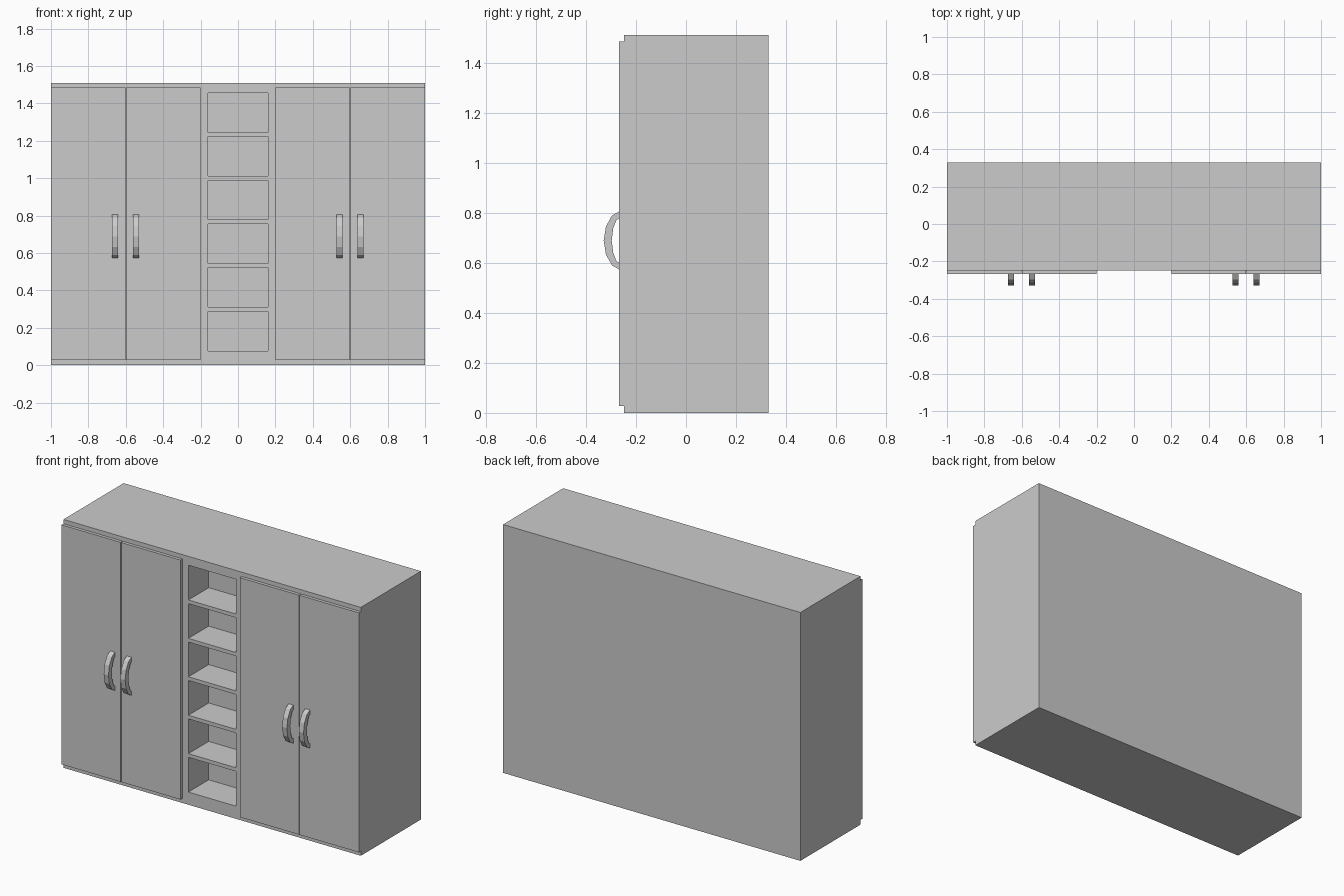
import bpy, bmesh
from mathutils import Vector

if "Cube" in bpy.data.objects:
    bpy.data.objects.remove(bpy.data.objects["Cube"])

BACK, FRONT, DOOR_FRONT = 0.329, -0.248, -0.267
HEIGHT = 1.51


def finish(name, bm):
    bmesh.ops.recalc_face_normals(bm, faces=bm.faces)
    mesh = bpy.data.meshes.new(name)
    bm.to_mesh(mesh)
    bm.free()
    obj = bpy.data.objects.new(name, mesh)
    bpy.context.collection.objects.link(obj)
    return obj


def box_bm(x0, x1, y0, y1, z0, z1):
    bm = bmesh.new()
    bmesh.ops.create_cube(bm, size=1)
    for v in bm.verts:
        v.co = Vector(((x0 + x1) / 2 + v.co.x * (x1 - x0),
                       (y0 + y1) / 2 + v.co.y * (y1 - y0),
                       (z0 + z1) / 2 + v.co.z * (z1 - z0)))
    return bm


# Central shelf tower: cut the front into a grid, then push the niches in
niches = [(0.077 + i * 0.2336, 0.288 + i * 0.2336) for i in range(6)]
bm = box_bm(-0.2, 0.2, FRONT, BACK, 0, HEIGHT)
cuts = [((x, 0, 0), (1, 0, 0)) for x in (-0.16, 0.16)]
cuts += [((0, 0, z), (0, 0, 1)) for pair in niches for z in pair]
for co, no in cuts:
    bmesh.ops.bisect_plane(bm, geom=bm.verts[:] + bm.edges[:] + bm.faces[:],
                           plane_co=co, plane_no=no)
bm.normal_update()
openings = []
for f in bm.faces:
    c = f.calc_center_median()
    if f.normal.y < -0.9 and abs(c.x) < 0.1 and any(a < c.z < b for a, b in niches):
        openings.append(f)
bmesh.ops.inset_individual(bm, faces=openings, thickness=0, depth=-0.195)
finish("shelf_tower", bm)

# Handle side profile (y, z): outer arc going down, inner arc going up
arc = [(-0.262, 0.808), (-0.296, 0.789), (-0.320, 0.745), (-0.329, 0.689),
       (-0.320, 0.633), (-0.296, 0.590), (-0.262, 0.570),
       (-0.262, 0.598), (-0.278, 0.607), (-0.291, 0.640), (-0.297, 0.689),
       (-0.291, 0.738), (-0.278, 0.771), (-0.262, 0.780)]


def handle(name, x):
    bm = bmesh.new()
    face = bm.faces.new([bm.verts.new((x - 0.016, y, z)) for y, z in arc])
    ext = bmesh.ops.extrude_face_region(bm, geom=[face], use_keep_orig=True)
    moved = [g for g in ext["geom"] if isinstance(g, bmesh.types.BMVert)]
    bmesh.ops.translate(bm, verts=moved, vec=(0.032, 0, 0))
    finish(name, bm)


# Two double-door cabinets, one either side of the tower
for side, x0 in (("left", -1.0), ("right", 0.2)):
    finish(side + "_cabinet", box_bm(x0, x0 + 0.8, FRONT, BACK, 0, HEIGHT))
    mid = x0 + 0.4
    for label, a, b, hx in (("outer_a", x0, mid - 0.002, mid - 0.057),
                            ("outer_b", mid + 0.002, x0 + 0.8, mid + 0.055)):
        tag = label[-1]
        finish(f"{side}_door_{tag}", box_bm(a, b, DOOR_FRONT, FRONT, 0.028, 1.484))
        handle(f"{side}_handle_{tag}", hx)
